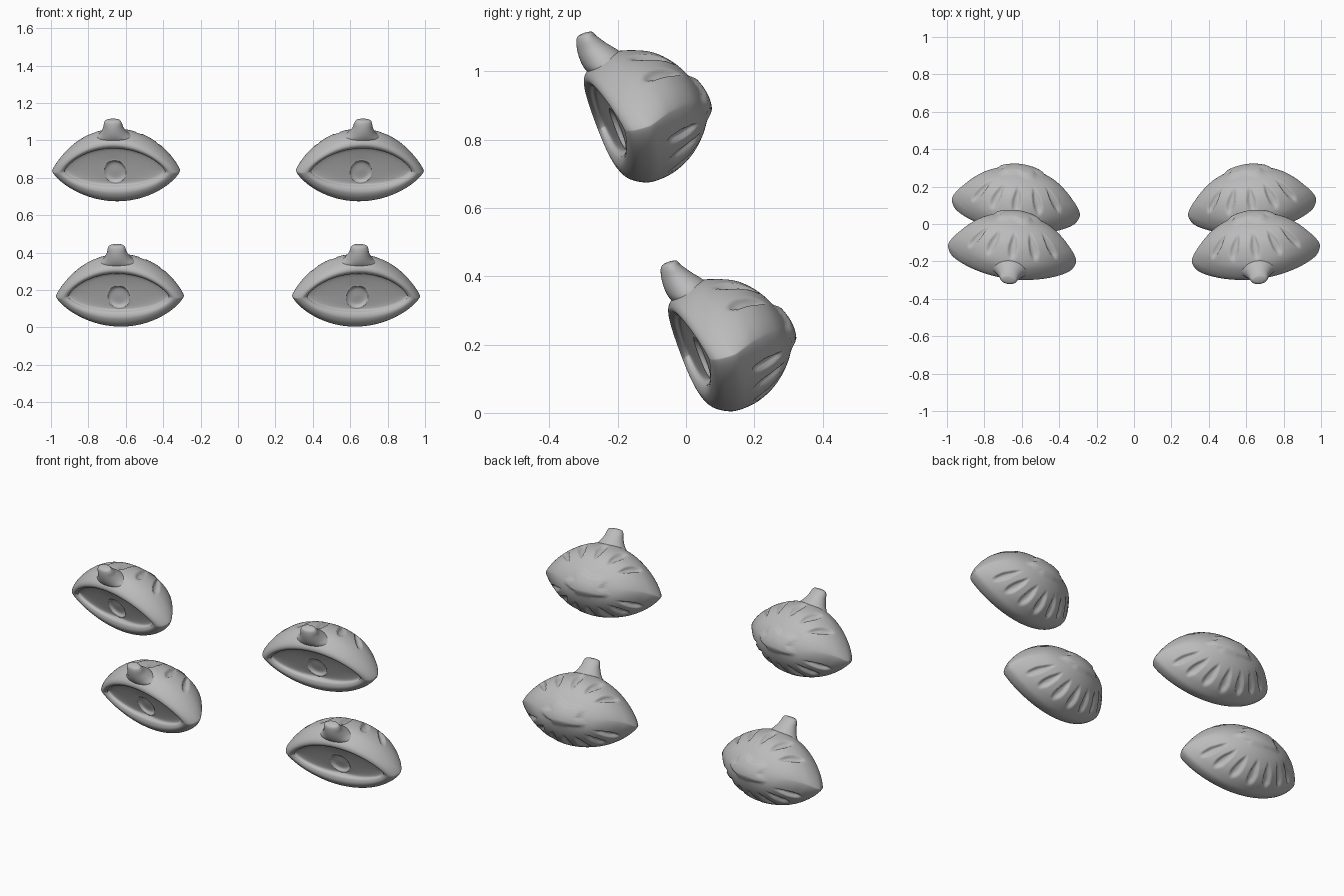
import bpy, bmesh, math
from mathutils import Matrix, Vector

if "Cube" in bpy.data.objects:
    bpy.data.objects.remove(bpy.data.objects["Cube"])

grey = bpy.data.materials.new("plain_grey")
grey.diffuse_color = (0.5, 0.5, 0.5, 1)
grey.use_nodes = True
grey.node_tree.nodes["Principled BSDF"].inputs["Base Color"].default_value = grey.diffuse_color

N, SUB = 240, 5
# half width, height above, height below, centre height, pointedness, depth
ROWS = [
    (0, 0, 0, -.02, 1, .044),               # pupil floor
    (.045, .045, .045, -.02, 1, .044),
    (.062, .062, .062, -.02, 1, .031),      # pupil edge
    (.075, .072, .072, -.02, 1, .031),
    (.255, .110, .100, .002, 1.35, .022),   # eye bowl
    (.272, .119, .108, .002, 1.4, .006),    # opening edge
    (.298, .140, .136, .002, 1.5, -.004),   # rim crest
    (.328, .165, .172, 0, 1.55, .010),
    (.345, .185, .198, 0, 1.6, .050),       # widest outline
    (.335, .194, .203, 0, 1.55, .095),
    (.305, .181, .195, 0, 1.4, .150),       # dome
    (.255, .158, .165, -.005, 1.25, .205),
    (.190, .118, .115, -.015, 1.1, .252),
    (.100, .062, .058, -.026, 1, .287),
    (.040, .026, .025, -.03, 1, .301),
    (0, 0, 0, -.03, 1, .304),
]


def catmull(p0, p1, p2, p3, t):
    return .5 * (2 * p1 + (p2 - p0) * t + (2 * p0 - 5 * p1 + 4 * p2 - p3) * t * t
                 + (3 * p1 - p0 - 3 * p2 + p3) * t ** 3)


def smooth_rows(rows):
    out, n = [], len(rows)
    for i in range(n - 1):
        four = [rows[max(0, min(n - 1, j))] for j in (i - 1, i, i + 1, i + 2)]
        out += [[catmull(*c, s / SUB) for c in zip(*four)] for s in range(SUB)]
    return out + [list(rows[-1])]


def bridge(bm, rings):
    for a, b in zip(rings, rings[1:]):
        n = len(a)
        for i in range(n):
            bm.faces.new((a[i], a[(i + 1) % n], b[(i + 1) % n], b[i]))


def finish(bm, name):
    bmesh.ops.remove_doubles(bm, verts=bm.verts, dist=1e-5)
    bmesh.ops.recalc_face_normals(bm, faces=bm.faces)
    me = bpy.data.meshes.new(name)
    bm.to_mesh(me)
    bm.free()
    me.materials.append(grey)
    return me


# Slot angles: five above, seven below
SLOTS = [math.radians(90 + i) for i in (-46, -23, 0, 23, 46)]
SLOTS += [math.radians(270 + i) for i in (-57, -38, -19, 0, 19, 38, 57)]


def relief(t, a, d, z):
    """Outward offset on the dome: cut slots and a wavy raised cap."""
    if d < .09:
        return 0
    off = 0
    for s in SLOTS:
        q = ((t - s) / .085) ** 2 + ((d - .180) / .060) ** 2
        if q < 1:
            off -= .016 * (1 - q * q)
    edge = .115 + .016 * math.cos(5 * t + .6)
    if d > .2:
        fade = max(0, min(1, (z + .085) / .03))
        off += .011 * fade * max(0, min(1, (edge - a) / .018))
    return off


def bend(x, d, z):
    """Sweep the ends of the face back and down, lean its top forward."""
    fade = max(0, min(1, (.16 - d) / .12))
    end = (x / .34) ** 2
    droop = .03 * end * max(0, min(1, (.27 - d) / .2))
    return x, d + fade * (.022 * end - .042 * z), z - droop


def make_shell():
    bm = bmesh.new()
    rings, info = [], []
    for a, up, dn, c, k, d in smooth_rows(ROWS):
        a, up, dn = max(a, 0), max(up, 0), max(dn, 0)
        ring = []
        for i in range(N):
            t = math.tau * i / N
            s = math.sin(t)
            x, z = a * math.cos(t), c + (up if s > 0 else -dn) * abs(s) ** k
            v = bm.verts.new(bend(x, d, z))
            ring.append(v)
            info.append((v, relief(t, a, d, z)))
        rings.append(ring)
    bridge(bm, rings)
    bmesh.ops.recalc_face_normals(bm, faces=bm.faces)
    bm.normal_update()
    # keep every normal pointing away from the shell's middle on the dome
    for v, r in info:
        if r and (v.co - Vector((0, .1, 0))).dot(v.normal) < 0:
            r = -r
        v.co += v.normal * r
    return finish(bm, "shell")


def make_horn():
    # height, half width, front depth, back depth
    rows = [(.12, .130, .030, .09), (.16, .105, .004, .118), (.19, .075, -.006, .110),
            (.225, .055, -.007, .082), (.256, .047, -.001, .060), (.271, .035, .009, .052),
            (.275, 0, .031, .031)]
    bm = bmesh.new()
    rings = []
    for z, rx, f, b in smooth_rows(rows):
        rings.append([bm.verts.new((max(rx, 0) * math.cos(math.tau * i / 32),
                                    (f + b) / 2 + (b - f) / 2 * math.sin(math.tau * i / 32), z))
                      for i in range(32)])
    bridge(bm, rings)
    bm.faces.new(rings[0])
    return finish(bm, "horn")


parts = [make_shell(), make_horn()]

# Four copies, tipped forward and turned slightly outward
for level, (cx, cy, cz) in (("lower", (.642, .010, .173)), ("upper", (.662, -.237, .843))):
    for side, sx in (("left", -1), ("right", 1)):
        m = (Matrix.Translation(Vector((sx * cx, cy, cz)))
             @ Matrix.Rotation(math.radians(7.5 * sx), 4, 'Z')
             @ Matrix.Rotation(math.radians(19), 4, 'X'))
        for me in parts:
            ob = bpy.data.objects.new(f"{level}_{side}_{me.name}", me.copy())
            bpy.context.collection.objects.link(ob)
            ob.matrix_world = m
            bpy.ops.object.select_all(action='DESELECT')
            ob.select_set(True)
            bpy.context.view_layer.objects.active = ob
            bpy.ops.object.shade_smooth_by_angle(angle=math.radians(75))
